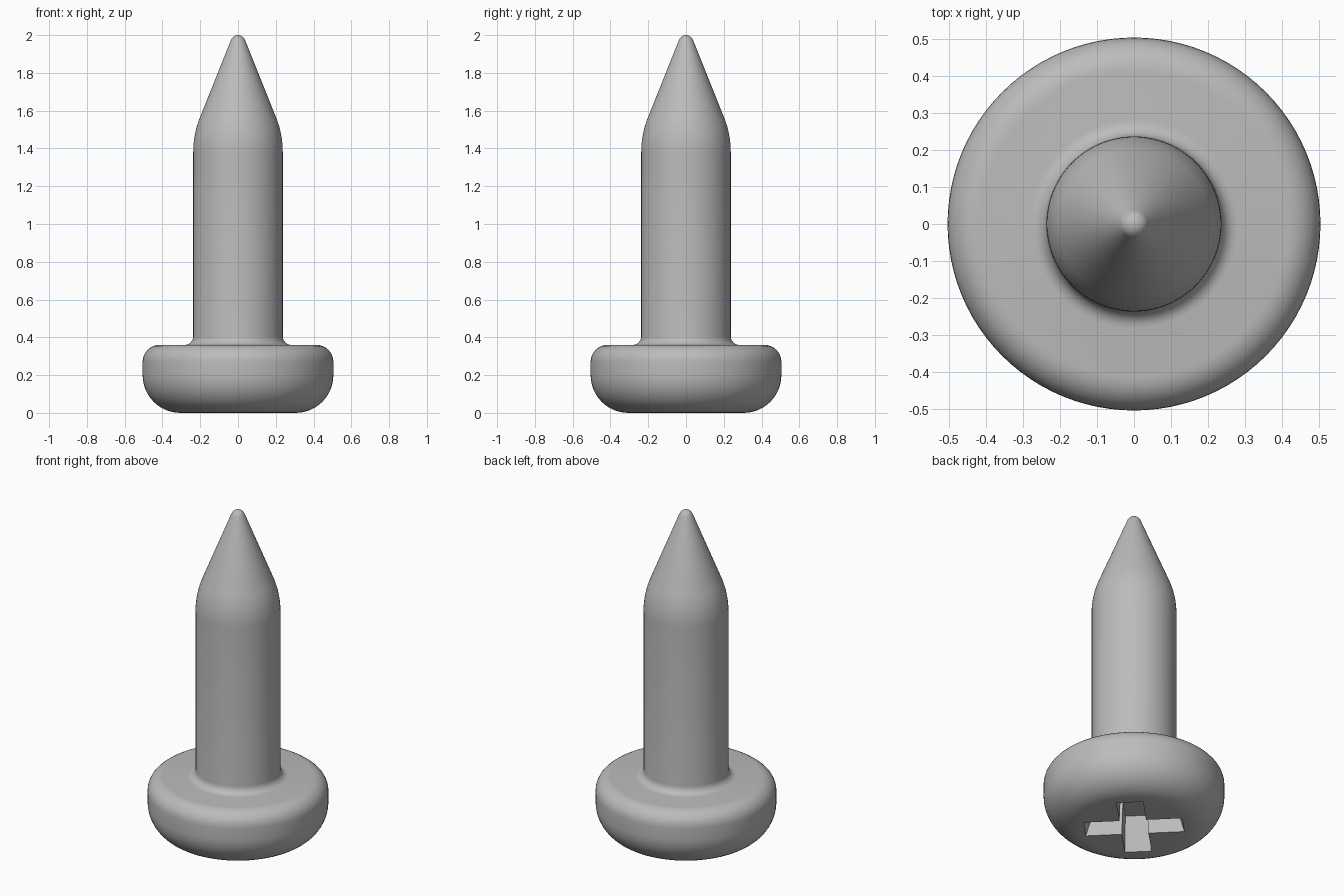
import bpy, bmesh
from math import sin, cos, pi, radians
from mathutils import Matrix

SEGMENTS = 96

cube = bpy.data.objects.get("Cube")
if cube:
    bpy.data.objects.remove(cube)

steel = bpy.data.materials.new("grey_steel")
steel.use_nodes = True
colour = (0.5, 0.5, 0.5, 1)
steel.diffuse_color = colour
steel.node_tree.nodes["Principled BSDF"].inputs["Base Color"].default_value = colour


def make_object(name, bm):
    bmesh.ops.recalc_face_normals(bm, faces=bm.faces)
    mesh = bpy.data.meshes.new(name)
    bm.to_mesh(mesh)
    bm.free()
    mesh.materials.append(steel)
    obj = bpy.data.objects.new(name, mesh)
    bpy.context.collection.objects.link(obj)
    return obj


def arc(cx, cz, rx, rz, start, end, steps):
    """Points (radius, height) along an elliptical arc, angles in degrees."""
    angles = [radians(start + (end - start) * i / steps) for i in range(steps + 1)]
    return [(cx + rx * cos(a), cz + rz * sin(a)) for a in angles]


# Half outline of the screw, from the head face up to the point
profile = [(0, 0)]
profile += arc(0.305, 0.2, 0.2, 0.2, -90, 0, 12)        # domed head edge
profile += arc(0.415, 0.27, 0.09, 0.09, 0, 90, 8)       # rounded shoulder
profile += arc(0.282, 0.405, 0.045, 0.045, 270, 180, 6) # fillet under the head
profile += arc(-0.263, 1.38, 0.5, 0.5, 0, 21.5, 8)      # shaft curving into the cone
profile += arc(0, 1.96, 0.04, 0.04, 21.5, 90, 6)[:-1]   # blunt tip
profile += [(0, 2.0)]

# Screw body, lathed around z
bm = bmesh.new()
verts = [bm.verts.new((r, 0, z)) for r, z in profile]
edges = [bm.edges.new(pair) for pair in zip(verts, verts[1:])]
bmesh.ops.spin(bm, geom=verts + edges, cent=(0, 0, 0), axis=(0, 0, 1),
               angle=2 * pi, steps=SEGMENTS, use_duplicate=False)
bmesh.ops.remove_doubles(bm, verts=bm.verts, dist=0.0005)
bmesh.ops.dissolve_degenerate(bm, edges=bm.edges, dist=0.0001)
screw = make_object("screw_body", bm)


# Cross-shaped driver recess, narrowing with depth
def cross_ring(bm, length, width, z):
    ring = []
    for k in range(4):
        turn = Matrix.Rotation(k * pi / 2 + pi / 4, 3, "Z")
        for x, y in ((length, -width), (length, width), (width, width)):
            ring.append(bm.verts.new(turn @ Matrix.Translation((x, y, z)).translation))
    return ring


bm = bmesh.new()
rings = [cross_ring(bm, 0.282, 0.075, -0.02), cross_ring(bm, 0.22, 0.068, 0.2)]
for ring in rings:
    bm.faces.new(ring)
for i in range(12):
    j = (i + 1) % 12
    bm.faces.new((rings[0][i], rings[0][j], rings[1][j], rings[1][i]))
cutter = make_object("recess_cutter", bm)
cutter.hide_render = True

# Cut the recess, then discard the cutter
cut = screw.modifiers.new("driver_recess", "BOOLEAN")
cut.object = cutter
cut.operation = "DIFFERENCE"
cut.solver = "EXACT"
bpy.ops.object.select_all(action="DESELECT")
screw.select_set(True)
bpy.context.view_layer.objects.active = screw
bpy.ops.object.modifier_apply(modifier=cut.name)
bpy.data.objects.remove(cutter)
bpy.ops.object.shade_smooth_by_angle(angle=radians(35))
